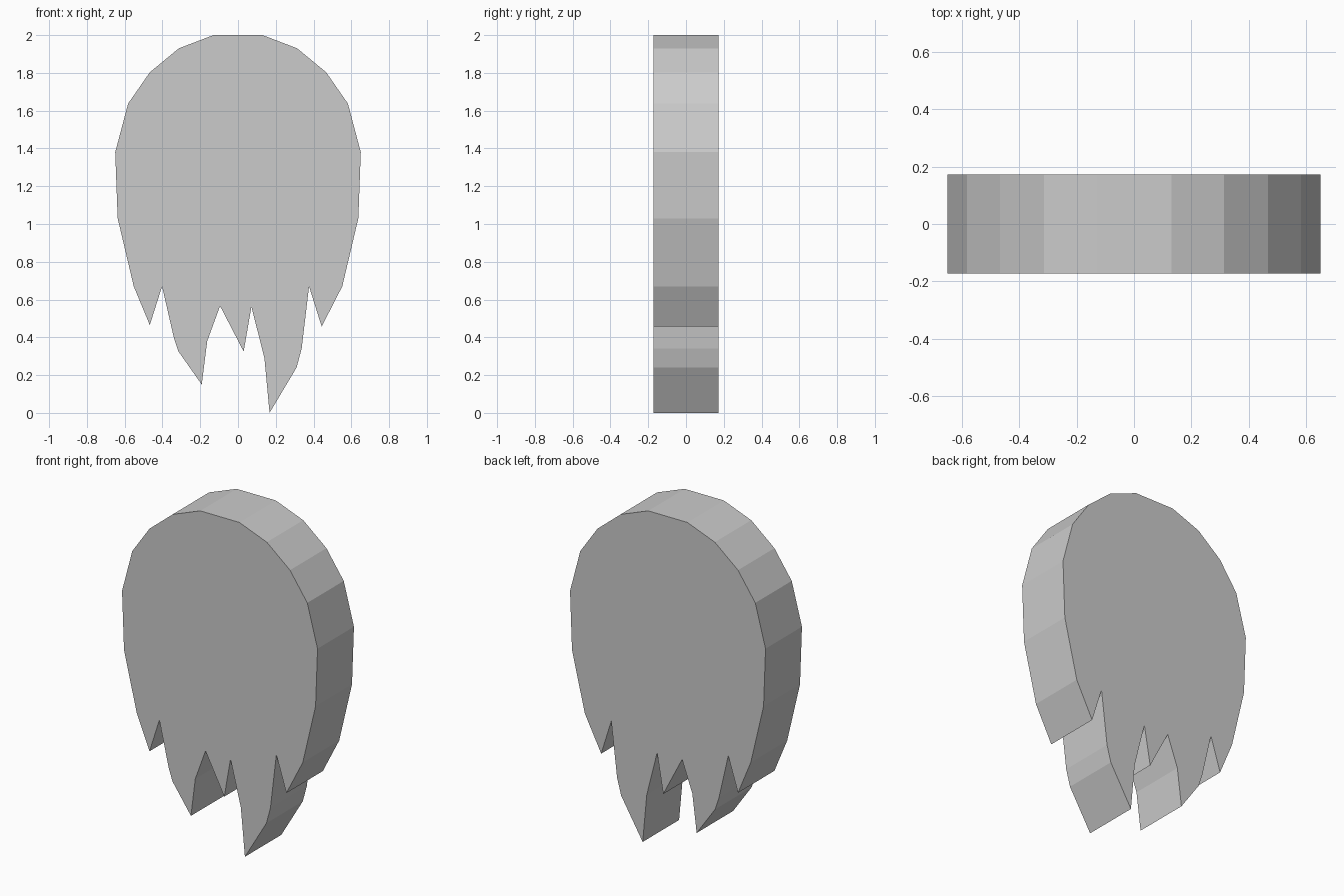
import bpy, bmesh

if "Cube" in bpy.data.objects:
    bpy.data.objects.remove(bpy.data.objects["Cube"])

HALF_DEPTH = 0.173

# Rounded crown, right side going down from the top
crown = [(0.13, 2.0), (0.313, 1.93), (0.467, 1.803), (0.582, 1.637),
         (0.65, 1.38), (0.637, 1.03), (0.552, 0.67)]

# Ragged lower edge, right to left
fringe = [(0.443, 0.457), (0.376, 0.67), (0.337, 0.34), (0.31, 0.24),
          (0.167, 0.0), (0.14, 0.29), (0.071, 0.562), (0.03, 0.325),
          (-0.095, 0.566), (-0.163, 0.38), (-0.192, 0.15), (-0.315, 0.325),
          (-0.34, 0.4), (-0.402, 0.67), (-0.467, 0.465)]

# Crown is mirrored to close the outline
outline = crown + fringe + [(-x, z) for x, z in reversed(crown)]


def extruded_slab(name, points, half_depth):
    bm = bmesh.new()
    face = bm.faces.new([bm.verts.new((x, -half_depth, z)) for x, z in points])
    result = bmesh.ops.extrude_face_region(bm, geom=[face], use_keep_orig=True)
    moved = [v for v in result["geom"] if isinstance(v, bmesh.types.BMVert)]
    bmesh.ops.translate(bm, verts=moved, vec=(0, 2 * half_depth, 0))
    bmesh.ops.recalc_face_normals(bm, faces=bm.faces[:])
    mesh = bpy.data.meshes.new(name)
    bm.to_mesh(mesh)
    bm.free()
    obj = bpy.data.objects.new(name, mesh)
    bpy.context.collection.objects.link(obj)
    return obj


# Flat slab with a jagged bottom
extruded_slab("jagged_slab", outline, HALF_DEPTH)
